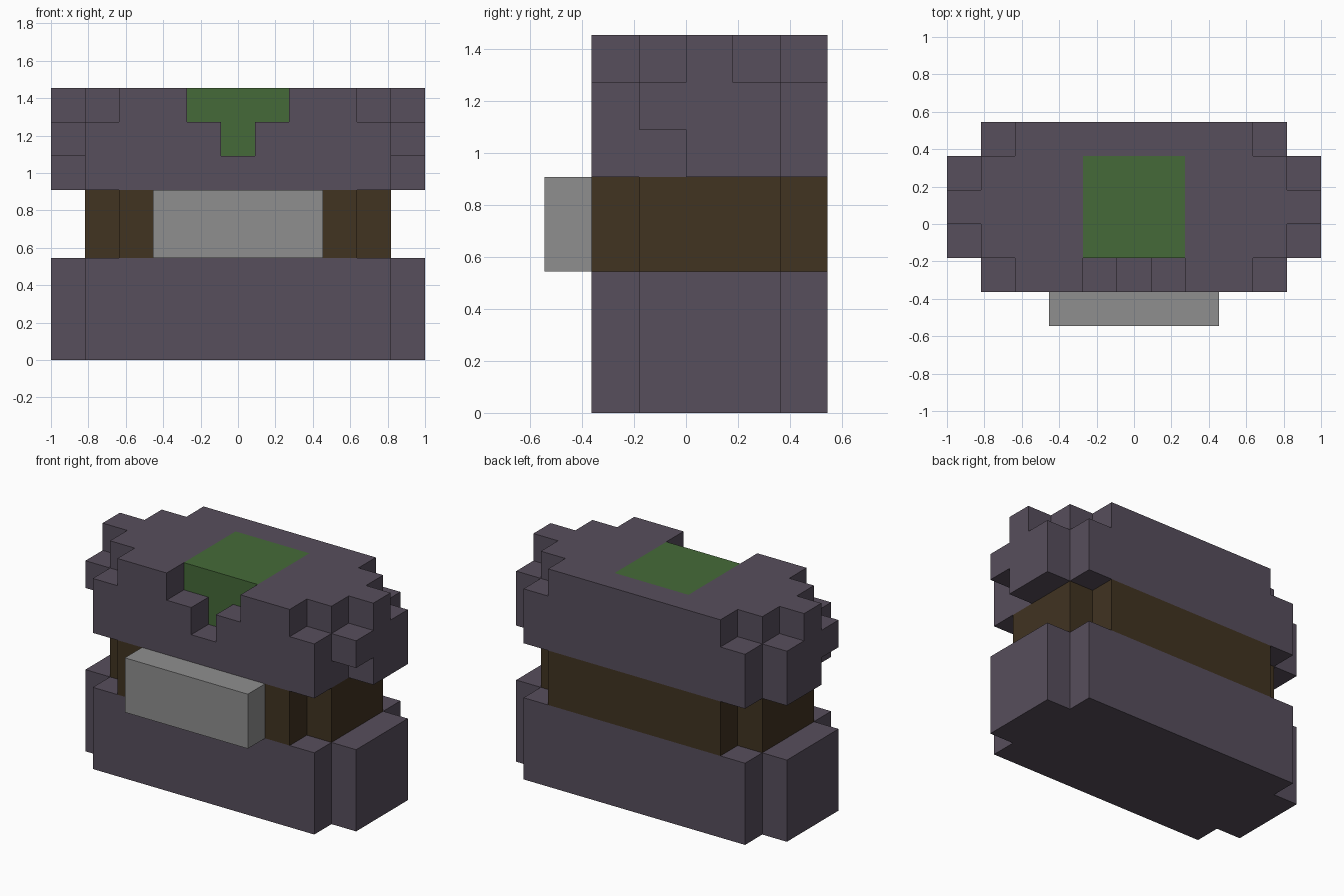
import bpy
import bmesh
from mathutils import Vector

cube = bpy.data.objects.get("Cube")
if cube:
    bpy.data.objects.remove(cube, do_unlink=True)

UNIT = 2 / 11  # edge length of one block


def make_material(name, rgb):
    linear = [((c / 255 + 0.055) / 1.055) ** 2.4 for c in rgb] + [1.0]
    mat = bpy.data.materials.new(name)
    mat.use_nodes = True
    mat.diffuse_color = linear
    bsdf = mat.node_tree.nodes["Principled BSDF"]
    bsdf.inputs["Base Color"].default_value = linear
    bsdf.inputs["Roughness"].default_value = 0.9
    return mat


stone = make_material("purple grey stone", (87, 78, 92))
wood = make_material("dark brown wood", (65, 51, 33))
moss = make_material("moss green", (69, 106, 56))
metal = make_material("light grey", (143, 143, 143))


def block_part(name, levels, filled, mat):
    """Outer skin of all blocks for which filled(side, row, level) is true.
    side = distance from the centre column, row runs front to back."""
    cells = {(i, j, k) for i in range(-5, 6) for j in range(-3, 3)
             for k in levels if filled(abs(i), j, k)}
    bm = bmesh.new()
    for cell in cells:
        centre = Vector(cell) + Vector((0, 0.5, 0.5))
        for axis in range(3):
            for sign in (-1, 1):
                step = Vector((0, 0, 0))
                step[axis] = sign
                if tuple(int(v) for v in Vector(cell) + step) in cells:
                    continue
                u = Vector((0, 0, 0))
                u[(axis + 1) % 3] = 0.5
                v = step.cross(u)
                mid = centre + step / 2
                corners = (mid - u - v, mid + u - v, mid + u + v, mid - u + v)
                bm.faces.new([bm.verts.new(c * UNIT) for c in corners])
    # weld the blocks and merge flat areas into single faces
    bmesh.ops.remove_doubles(bm, verts=bm.verts[:], dist=UNIT / 100)
    bmesh.ops.dissolve_limit(bm, angle_limit=0.01, verts=bm.verts[:], edges=bm.edges[:])
    mesh = bpy.data.meshes.new(name)
    bm.to_mesh(mesh)
    bm.free()
    mesh.materials.append(mat)
    bpy.context.collection.objects.link(bpy.data.objects.new(name, mesh))


def wide_plan(side, row):
    return row >= -2 and (side <= 4 or -1 <= row <= 1)


def narrow_plan(side, row):
    return row >= -2 and (side <= 3 or (side == 4 and -1 <= row <= 1))


def moss_core(side, row, level):
    return side <= 1 and -1 <= row <= 1 and level >= 6


def crown(side, row, level):
    if moss_core(side, row, level):
        return False
    if level == 5:  # overhang open under the front of each wing
        return wide_plan(side, row) and (side < 5 or row >= 0)
    if level == 6:  # narrow foot of the front notch
        return wide_plan(side, row) and not (side == 0 and row == -2)
    # top layer: wide front notch and one raised block on each wing
    notch = side <= 1 and row == -2
    return (narrow_plan(side, row) or (side == 5 and row == 0)) and not notch


block_part("lower_base", range(0, 3), lambda s, r, k: wide_plan(s, r), stone)
block_part("waist", range(3, 5), lambda s, r, k: narrow_plan(s, r), wood)
block_part("upper_crown", range(5, 8), crown, stone)
block_part("moss_inlay", range(6, 8), moss_core, moss)
block_part("front_plate", range(3, 5), lambda s, r, k: s <= 2 and r == -3, metal)
